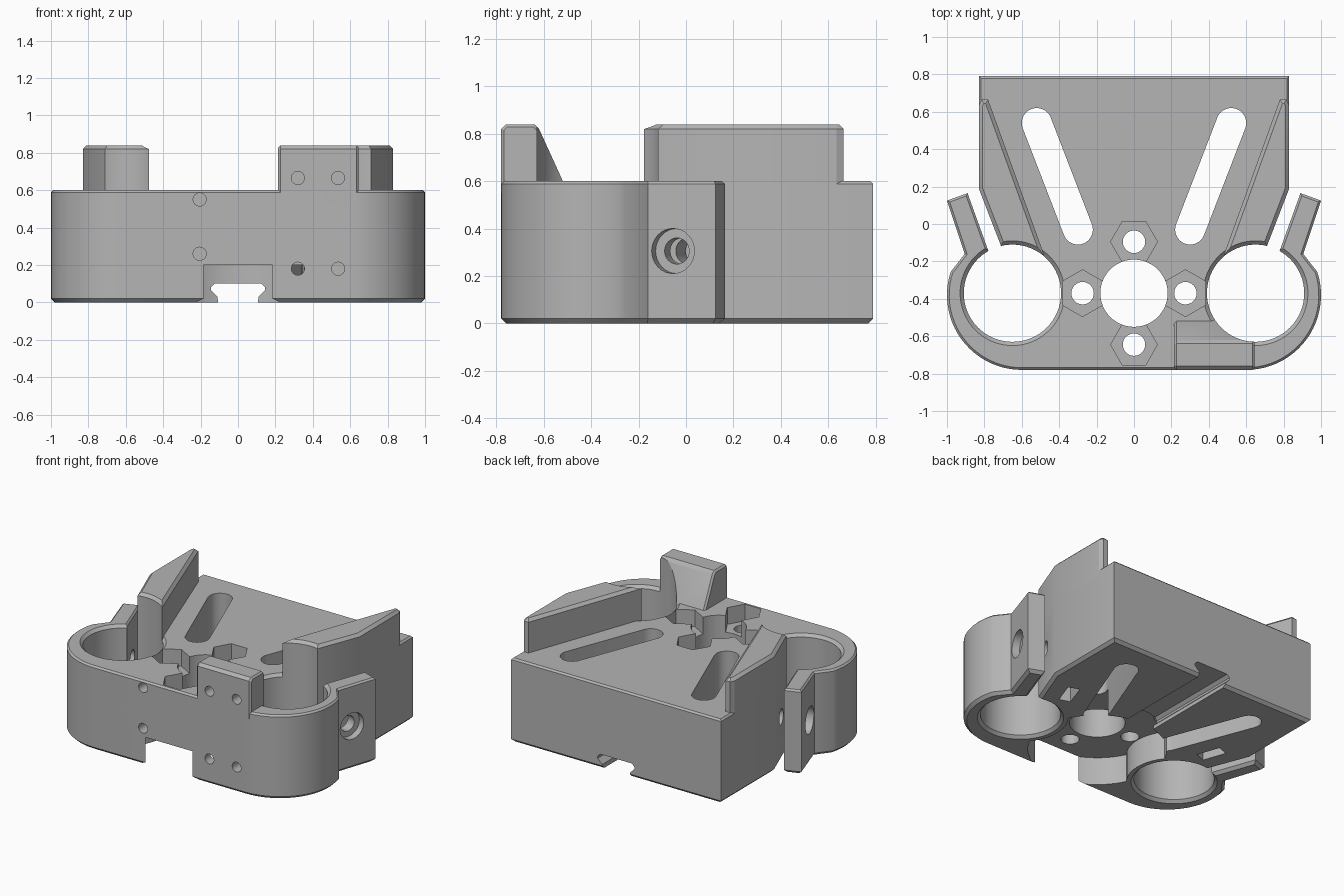
import bpy, bmesh, math
from mathutils import Vector, Matrix

cube = bpy.data.objects.get("Cube")
if cube:
    bpy.data.objects.remove(cube, do_unlink=True)

grey = bpy.data.materials.new("light_grey")
grey.use_nodes = True
COLOR = (0.46, 0.46, 0.46, 1)
grey.diffuse_color = COLOR
grey.node_tree.nodes["Principled BSDF"].inputs["Base Color"].default_value = COLOR

HEIGHT, TOP, CH = 0.6, 0.84, 0.02
BORE_X, MID_Y, BORE_R = 0.65, -0.37, 0.26


def arc(cx, cy, r, a0, a1, n):
    angles = [math.radians(a0 + (a1 - a0) * i / n) for i in range(n + 1)]
    return [(cx + r * math.cos(a), cy + r * math.sin(a)) for a in angles]


def circle(cx, cy, r, n=48, start=0):
    return arc(cx, cy, r, start, start + 360, n)[:-1]


def inset(points, d):
    """Mitred inward offset of a counter-clockwise outline."""
    out = []
    for i, p in enumerate(points):
        p, a, b = Vector(p), Vector(points[i - 1]), Vector(points[(i + 1) % len(points)])
        e, f = (p - a).normalized(), (b - p).normalized()
        n, m = Vector((-e.y, e.x)), Vector((-f.y, f.x))
        out.append(tuple(p + (n + m) * d / (1 + n.dot(m))))
    return out


def mirrored(points, side):
    return points if side > 0 else [(-x, y) for x, y in reversed(points)]


def loft(name, rings, matrix=Matrix()):
    """Solid through stacked outlines given as (points, height)."""
    bm = bmesh.new()
    loops = [[bm.verts.new(matrix @ Vector((x, y, z))) for x, y in pts] for pts, z in rings]
    for lo, hi in zip(loops, loops[1:]):
        for i in range(len(lo)):
            j = (i + 1) % len(lo)
            bm.faces.new((lo[i], lo[j], hi[j], hi[i]))
    bm.faces.new(loops[0][::-1])
    bm.faces.new(loops[-1])
    bmesh.ops.recalc_face_normals(bm, faces=bm.faces)
    mesh = bpy.data.meshes.new(name)
    bm.to_mesh(mesh)
    bm.free()
    mesh.materials.append(grey)
    ob = bpy.data.objects.new(name, mesh)
    bpy.context.collection.objects.link(ob)
    return ob


def prism(name, pts, z0, z1, low=0, high=0, matrix=Matrix()):
    rings = [(inset(pts, low), z0), (pts, z0 + low)] if low else [(pts, z0)]
    rings += [(pts, z1 - high), (inset(pts, high), z1)] if high else [(pts, z1)]
    return loft(name, rings, matrix)


def cut(target, cutters):
    for c in cutters:
        mod = target.modifiers.new("cut", "BOOLEAN")
        mod.operation, mod.solver, mod.object = "DIFFERENCE", "EXACT", c
    bpy.context.view_layer.update()
    dg = bpy.context.evaluated_depsgraph_get()
    mesh = bpy.data.meshes.new_from_object(target.evaluated_get(dg))
    target.modifiers.clear()
    target.data = mesh
    for c in cutters:
        bpy.data.objects.remove(c, do_unlink=True)


def bore(side, top, low=True):
    """Bearing bore with chamfered rims."""
    c = (side * BORE_X, MID_Y)
    small, big = circle(*c, BORE_R, 64), circle(*c, BORE_R + 2 * CH, 64)
    rings = [(big, -CH), (small, CH)] if low else [(small, 0)]
    return loft("bore_cutter", rings + [(small, top - CH), (big, top + CH)])


def finish(ob):
    bpy.ops.object.select_all(action="DESELECT")
    ob.select_set(True)
    bpy.context.view_layer.objects.active = ob
    bpy.ops.object.shade_smooth_by_angle(angle=math.radians(25))


# Body outline: rounded front, clamp arms split from the rear plate
half = arc(0.6, -0.38, 0.4, -90, 18, 22) + [
    (0.905, -0.16), (1.0, 0.125), (0.89, 0.165), (0.78, -0.14), (0.73, -0.28),
    (0.66, -0.25), (0.71, -0.12), (0.83, 0.19), (0.83, 0.79)]
body = prism("body", half + mirrored(half, -1), 0, HEIGHT, CH, 0.012)

# Underside motor recess, leaving thin walls round the bearing bores
recess = prism("recess_cutter", circle(0, MID_Y, 0.45, 64), -0.1, 0.2)
cut(recess, [prism("ring_cutter", circle(s * BORE_X, MID_Y, 0.31), -0.2, 0.3) for s in (-1, 1)])
cutters = [recess]

# Centre bore, then four screw holes with hexagonal nut pockets
cutters.append(prism("centre_cutter", circle(0, MID_Y, 0.18), -0.1, 1))
for k in range(4):
    a = k * math.pi / 2
    c = (0.275 * math.cos(a), MID_Y + 0.275 * math.sin(a))
    cutters.append(prism("hex_cutter", circle(*c, 0.125, 6, 30 + 90 * k), 0.48, 1))
    cutters.append(prism("screw_cutter", circle(*c, 0.06, 32), -0.1, 1))

# Dovetail belt channel running out of the back
channel = [(-0.1, -0.05), (0.1, -0.05), (0.11, 0.03), (0.145, 0.065), (0.145, 0.08), (0.125, 0.1),
           (-0.125, 0.1), (-0.145, 0.08), (-0.145, 0.065), (-0.11, 0.03)]
along_y = Matrix(((1, 0, 0, 0), (0, 0, 1, 0), (0, 1, 0, 0), (0, 0, 0, 1)))
cutters.append(prism("channel_cutter", channel, -0.05, 1, matrix=along_y))

for s in (-1, 1):
    cutters.append(bore(s, HEIGHT))
    # Slanted slot
    tilt = math.degrees(math.atan2(0.57, 0.22))
    slot = arc(0.52, 0.54, 0.08, tilt - 90, tilt + 90, 16) + arc(0.30, -0.03, 0.08, tilt + 90, tilt + 270, 16)
    cutters.append(prism("slot_cutter", mirrored(slot, s), -0.1, 1))
    # Clamp bolt hole with counterbore, and its nut pocket from below
    inward = Vector((-0.944 * s, 0.33, 0)).normalized()
    mat = Matrix.Translation((0.94 * s, -0.055, 0.305)) @ inward.to_track_quat("Z", "Y").to_matrix().to_4x4()
    cutters.append(prism("bolt_cutter", circle(0, 0, 0.055, 32), -0.1, 0.45, matrix=mat))
    cutters.append(prism("head_cutter", circle(0, 0, 0.095, 32), -0.1, 0.05, matrix=mat))
    p = Vector((0.94 * s, -0.055, 0)) + inward * 0.36
    side = Vector((-inward.y, inward.x, 0))
    nut = [(p + inward * u + side * v).to_2d()[:] for u, v in
           ((-0.04, -0.085), (0.04, -0.085), (0.04, 0.085), (-0.04, 0.085))]
    cutters.append(prism("nut_cutter", nut, -0.1, 0.4))


def front_hole(x, z):
    return prism("front_hole_cutter", circle(x, z, 0.035, 24), -1, -0.65, matrix=along_y)


for x, z in ((-0.205, 0.55), (-0.205, 0.26), (0.32, 0.18), (0.535, 0.18)):
    cutters.append(front_hole(x, z))
cut(body, cutters)
finish(body)

# Tapered guide walls above the rear plate
wall = [(0.45, -0.25), (0.66, -0.25), (0.71, -0.12), (0.83, 0.19), (0.83, 0.635), (0.815, 0.665), (0.78, 0.665)]
for s, name in ((1, "left_guide_wall"), (-1, "right_guide_wall")):
    ob = prism(name, mirrored(wall, s), 0.55, TOP, high=CH)
    cut(ob, [bore(s, TOP, False)])
    finish(ob)

# Front mounting block with a sloping back
profile = [(-0.78, 0.55), (-0.497, 0.55), (-0.62, 0.82), (-0.64, TOP), (-0.76, TOP), (-0.78, 0.82)]
along_x = Matrix(((0, 0, 1, 0), (1, 0, 0, 0), (0, 1, 0, 0), (0, 0, 0, 1)))
block = prism("mounting_block", profile, 0.215, 0.645, 0.012, 0.012, along_x)
cut(block, [bore(1, 1, False)] + [front_hole(x, 0.665) for x in (0.32, 0.535)])
finish(block)
